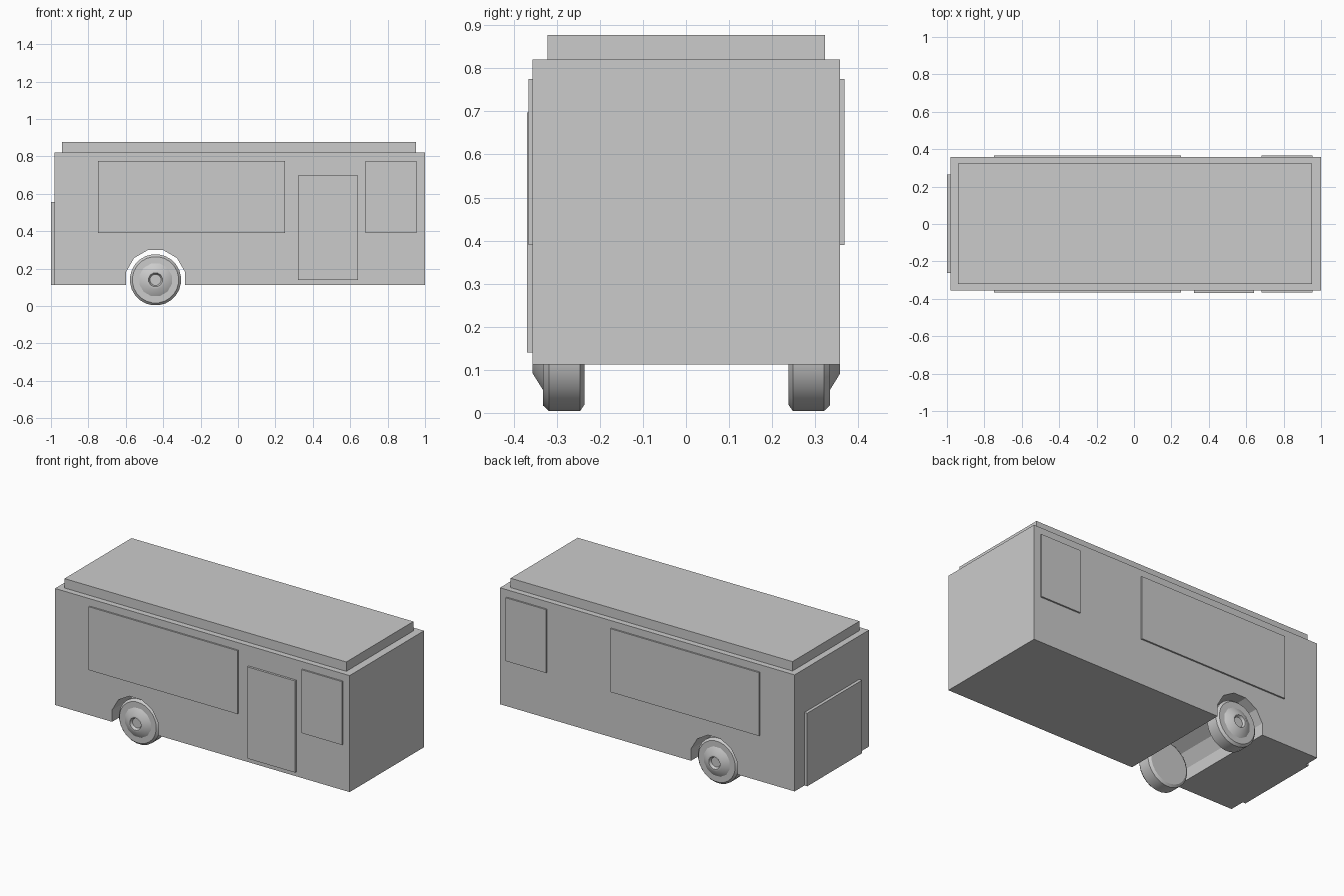
import bpy, bmesh, math

if "Cube" in bpy.data.objects:
    bpy.data.objects.remove(bpy.data.objects["Cube"])

CY = 0.001                  # centre line of the body in y
WX, WZ = -0.441, 0.14       # wheel axle position


def finish(name, bm):
    bmesh.ops.recalc_face_normals(bm, faces=bm.faces)
    mesh = bpy.data.meshes.new(name)
    bm.to_mesh(mesh)
    bm.free()
    obj = bpy.data.objects.new(name, mesh)
    bpy.context.collection.objects.link(obj)
    return obj


def box(name, x0, x1, y0, y1, z0, z1):
    bm = bmesh.new()
    bmesh.ops.create_cube(bm, size=1)
    for v in bm.verts:
        v.co.x = (x0 + x1) / 2 + v.co.x * (x1 - x0)
        v.co.y = (y0 + y1) / 2 + v.co.y * (y1 - y0)
        v.co.z = (z0 + z1) / 2 + v.co.z * (z1 - z0)
    return finish(name, bm)


def lathe(name, profile, sides, side):
    """Spin (radius, y) points round the axle; zero radius closes to a cap."""
    bm = bmesh.new()
    rings = []
    for r, y in profile:
        ring = []
        for i in range(sides):
            a = 2 * math.pi * (i + 0.5) / sides
            ring.append(bm.verts.new((WX + r * math.cos(a), CY + side * y,
                                      WZ + r * math.sin(a))))
        rings.append(ring)
    for a, b in zip(rings, rings[1:]):
        for i in range(sides):
            j = (i + 1) % sides
            bm.faces.new((a[i], a[j], b[j], b[i]))
    bm.faces.new(rings[0])
    bm.faces.new(rings[-1])
    obj = finish(name, bm)
    bpy.ops.object.select_all(action='DESELECT')
    obj.select_set(True)
    bpy.context.view_layer.objects.active = obj
    bpy.ops.object.shade_smooth_by_angle(angle=math.radians(32))
    return obj


# Body: side profile with a faceted wheel tunnel, extruded across the width
arch = [(WX + 0.162 * math.cos(math.radians(a)), 0.142 + 0.162 * math.sin(math.radians(a)))
        for a in range(165, 0, -30)]
profile = [(-0.981, 0.82), (-0.981, 0.112), (arch[0][0], 0.112), *arch,
           (arch[-1][0], 0.112), (1.0, 0.112), (1.0, 0.82)]
bm = bmesh.new()
face = bm.faces.new([bm.verts.new((x, CY - 0.357, z)) for x, z in profile])
ext = bmesh.ops.extrude_face_region(bm, geom=[face])
for v in ext['geom']:
    if isinstance(v, bmesh.types.BMVert):
        v.co.y = CY + 0.357
finish("body", bm)

# Roof slab and rear panel
box("roof", -0.942, 0.953, CY - 0.322, CY + 0.322, 0.815, 0.877)
box("rear_panel", -1.0, -0.97, CY - 0.263, CY + 0.263, 0.112, 0.556)

# Windows on both sides, wheels on both sides
for label, s in (("right", -1), ("left", 1)):
    ys = sorted((CY + s * 0.34, CY + s * 0.3665))
    box(label + "_long_window", -0.748, 0.252, *ys, 0.39, 0.775)
    box(label + "_front_window", 0.683, 0.955, *ys, 0.39, 0.775)
    lathe(label + "_tyre", [(0.122, 0.237), (0.137, 0.247), (0.137, 0.319),
                            (0.124, 0.333)], 24, s)
    lathe(label + "_hub", [(0.092, 0.325), (0.09, 0.333), (0.05, 0.357),
                           (0.038, 0.357), (0.03, 0.342)], 12, s)

# Door on the right side only
box("door", 0.321, 0.642, -0.3695, -0.34, 0.14, 0.697)
